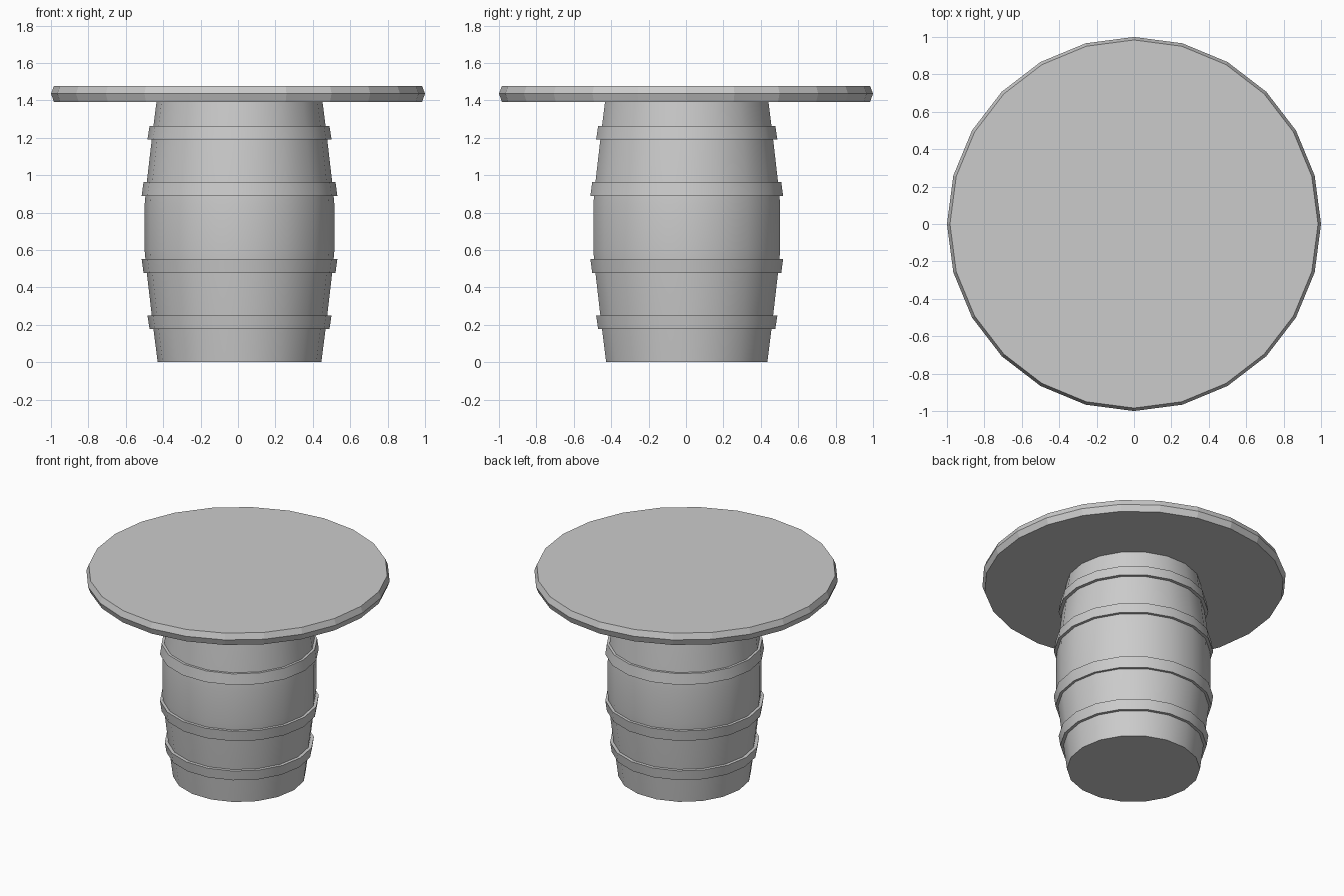
import bpy, bmesh
from math import cos, sin, pi

if "Cube" in bpy.data.objects:
    bpy.data.objects.remove(bpy.data.objects["Cube"])

H = 1.441           # barrel height; its profile mirrors about H / 2
AXIS = (0.008, 0.004)  # the barrel sits slightly off centre


def lathe(name, profile, sides, center=(0, 0), closed=False, smooth=True):
    """Revolve (radius, z) points; cap the ends, or close the profile into a ring."""
    bm = bmesh.new()
    rings = [[bm.verts.new((center[0] + r * cos(2 * pi * i / sides),
                            center[1] + r * sin(2 * pi * i / sides), z))
              for i in range(sides)] for r, z in profile]
    pairs = list(zip(rings, rings[1:]))
    if closed:
        pairs.append((rings[-1], rings[0]))
    else:
        bm.faces.new(rings[0][::-1])
        bm.faces.new(rings[-1])
    for a, b in pairs:
        for i in range(sides):
            j = (i + 1) % sides
            bm.faces.new((a[i], a[j], b[j], b[i]))
    bmesh.ops.recalc_face_normals(bm, faces=bm.faces)
    mesh = bpy.data.meshes.new(name)
    bm.to_mesh(mesh)
    bm.free()
    ob = bpy.data.objects.new(name, mesh)
    bpy.context.collection.objects.link(ob)
    if smooth:
        bpy.ops.object.select_all(action='DESELECT')
        bpy.context.view_layer.objects.active = ob
        ob.select_set(True)
        bpy.ops.object.shade_smooth_by_angle(angle=pi / 6)
    return ob


# Barrel body: bulging staves
half = [(0.4375, 0), (0.465, 0.215), (0.5, 0.515), (0.5075, 0.6)]
lathe("barrel", half + [(r, H - z) for r, z in reversed(half)], 18, AXIS)

# Hoops: two sizes, mirrored top and bottom
hoops = {"end_hoop": (0.481, 0.178, 0.492, 0.25, 0.44),
         "middle_hoop": (0.513, 0.477, 0.5235, 0.553, 0.475)}
for name, (r0, z0, r1, z1, inner) in hoops.items():
    ring = [(inner, z0), (r0, z0), (r1, z1), (inner, z1)]
    lathe("lower_" + name, ring, 18, AXIS, closed=True)
    lathe("upper_" + name, [(r, H - z) for r, z in ring], 18, AXIS, closed=True)

# Round table top with a bevelled, faceted rim
lathe("table_top", [(0.984, 1.392), (1.0, 1.436), (0.984, 1.478)], 24, smooth=False)
